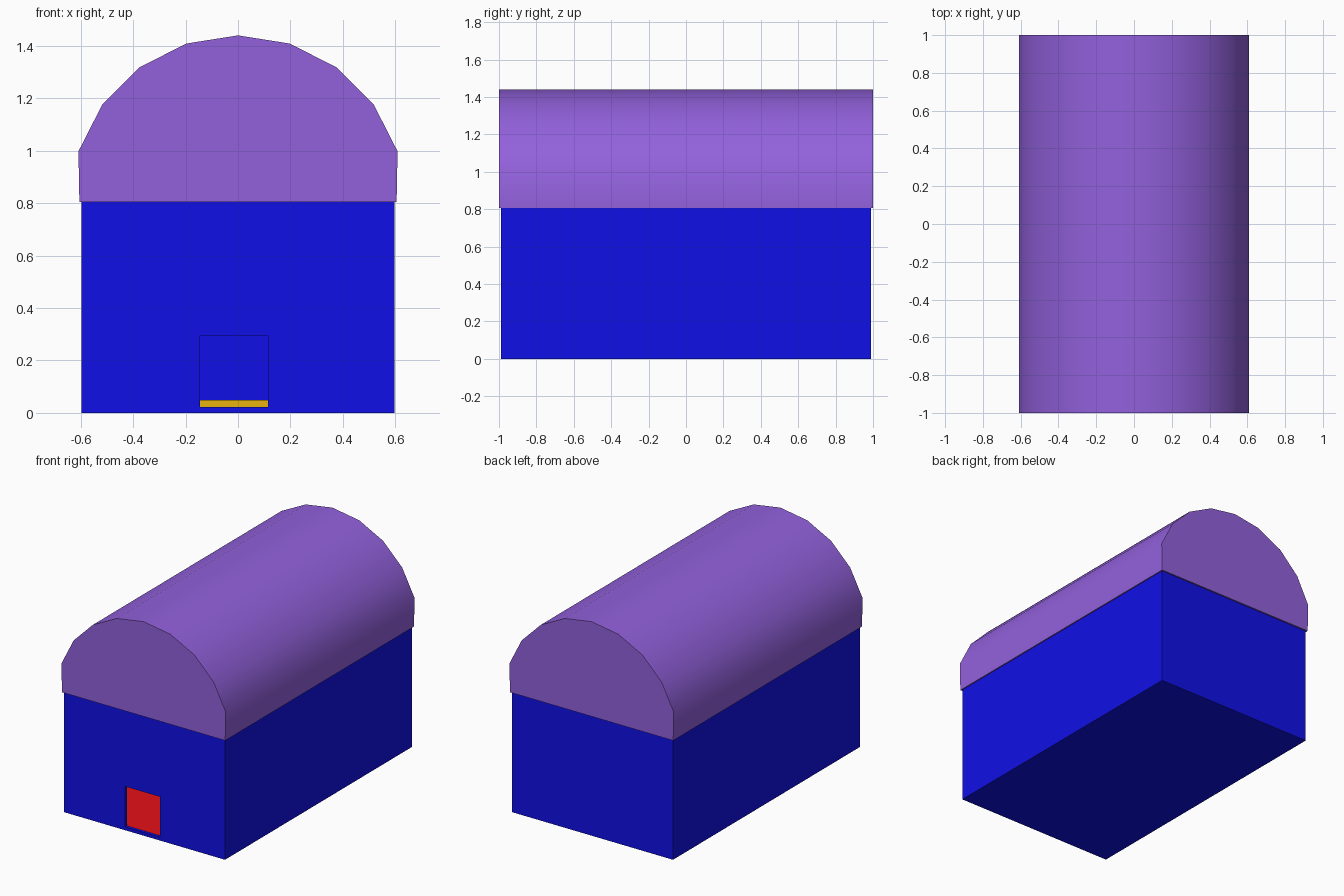
import bpy, bmesh, math

if "Cube" in bpy.data.objects:
    bpy.data.objects.remove(bpy.data.objects["Cube"])


def material(name, color):
    m = bpy.data.materials.new(name)
    m.diffuse_color = (*color, 1)
    m.use_nodes = True
    m.node_tree.nodes["Principled BSDF"].inputs["Base Color"].default_value = m.diffuse_color
    return m


def box(name, x, y, z, mat=None):
    """Box from (min, max) ranges on each axis."""
    bm = bmesh.new()
    bmesh.ops.create_cube(bm, size=1)
    for v in bm.verts:
        for i, (lo, hi) in enumerate((x, y, z)):
            v.co[i] = lo if v.co[i] < 0 else hi
    return finish(name, bm, mat)


def finish(name, bm, mat):
    bmesh.ops.recalc_face_normals(bm, faces=bm.faces)
    me = bpy.data.meshes.new(name)
    bm.to_mesh(me)
    bm.free()
    ob = bpy.data.objects.new(name, me)
    bpy.context.collection.objects.link(ob)
    if mat:
        me.materials.append(mat)
    return ob


blue = material("blue", (0.005, 0.005, 0.8))
purple = material("purple", (0.29, 0.12, 0.72))
red = material("red", (0.8, 0.005, 0.01))
gold = material("gold", (0.8, 0.45, 0.005))

# Hollow walls with a front doorway
W, D, H, T = 0.597, 0.99, 0.805, 0.02
walls = box("walls", (-W, W), (-D, D), (0, H), blue)
cutters = [
    box("room_cutter", (-W + T, W - T), (-D + T, D - T), (T, H + 0.1)),
    box("doorway_cutter", (-0.145, 0.115), (-D - 0.1, -D + 2 * T), (T + 0.002, 0.293)),
]
for c in cutters:
    c.hide_render = True
    c.hide_viewport = True
    mod = walls.modifiers.new(c.name, 'BOOLEAN')
    mod.operation = 'DIFFERENCE'
    mod.object = c
    mod.solver = 'EXACT'

# Floor covering and low platform at the back of the room
box("floor_mat", (-W + T, W - T), (-D + T, D - T), (T, T + 0.003), red)
box("platform", (-0.45, 0.45), (0.0, 0.9), (T + 0.003, 0.05), gold)

# Barrel roof: upper part of a 20-sided cylinder
R, CZ = 0.64, 0.8
profile = [(0.605, H)]
profile += [(R * math.cos(math.radians(a)), CZ + R * math.sin(math.radians(a)))
            for a in range(18, 163, 18)]
profile.append((-0.605, H))
bm = bmesh.new()
cap = bm.faces.new([bm.verts.new((x, -1, z)) for x, z in profile])
ext = bmesh.ops.extrude_face_region(bm, geom=[cap], use_keep_orig=True)
moved = [g for g in ext["geom"] if isinstance(g, bmesh.types.BMVert)]
bmesh.ops.translate(bm, verts=moved, vec=(0, 2, 0))
roof = finish("roof", bm, purple)
bpy.context.view_layer.objects.active = roof
roof.select_set(True)
bpy.ops.object.shade_smooth_by_angle(angle=math.radians(30))
